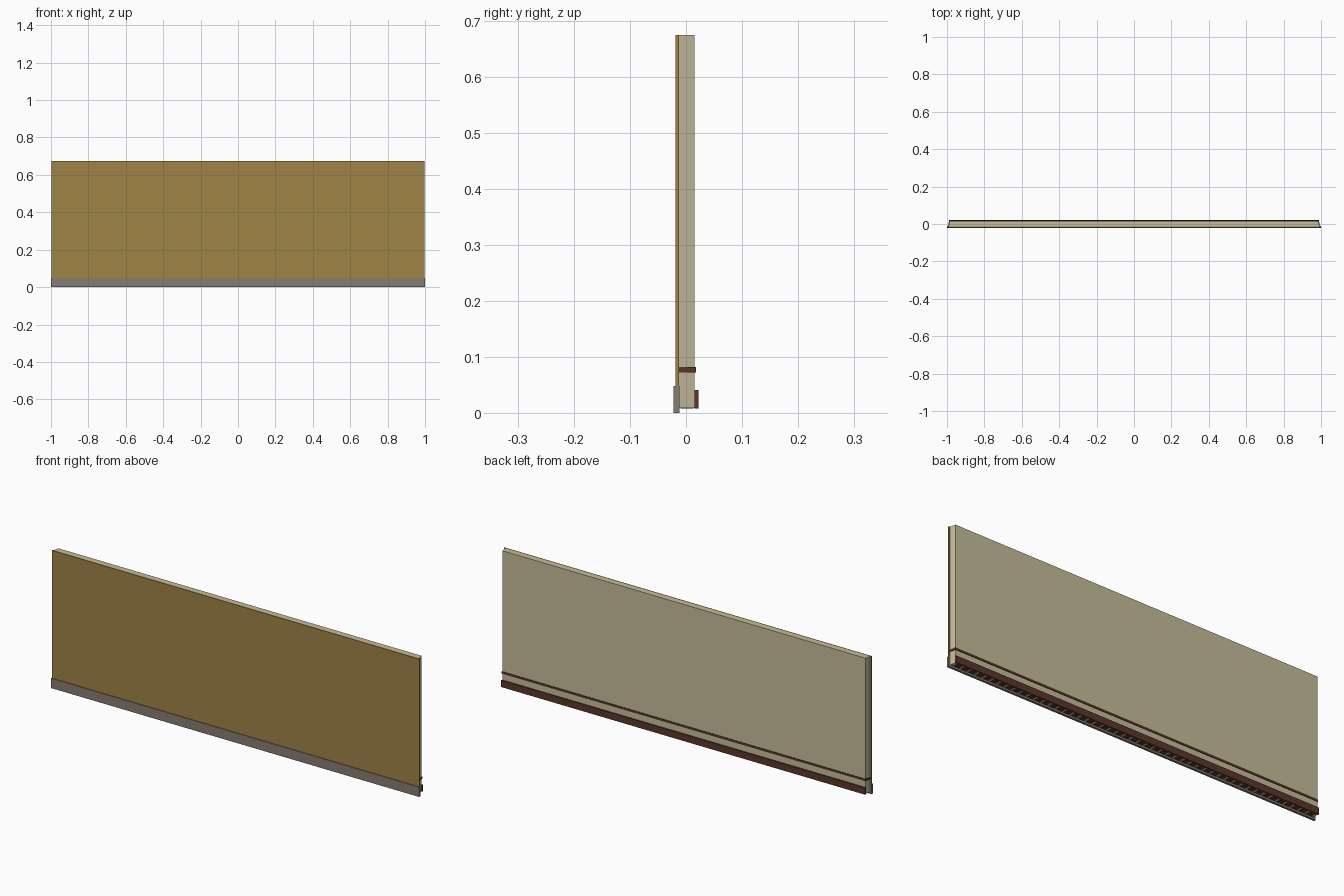
import bpy, bmesh

if "Cube" in bpy.data.objects:
    bpy.data.objects.remove(bpy.data.objects["Cube"])


def material(name, rgb):
    m = bpy.data.materials.new(name)
    m.diffuse_color = (*rgb, 1)
    m.use_nodes = True
    m.node_tree.nodes["Principled BSDF"].inputs["Base Color"].default_value = m.diffuse_color
    return m


WOOD = material("golden_brown", (0.342, 0.227, 0.061))
CREAM = material("cream", (0.565, 0.503, 0.323))
GREY = material("warm_grey", (0.235, 0.205, 0.168))
DARK = material("dark_brown", (0.102, 0.038, 0.023))


def slab(name, mat, y0, y1, z0, z1, front_half, back_half=None):
    """Long slab centred on x; its ends may taper towards the back."""
    back_half = back_half or front_half
    bm = bmesh.new()
    base = [bm.verts.new(p) for p in ((-front_half, y0, z0), (front_half, y0, z0),
                                      (back_half, y1, z0), (-back_half, y1, z0))]
    face = bm.faces.new(base)
    top = bmesh.ops.extrude_face_region(bm, geom=[face])["geom"]
    bmesh.ops.translate(bm, vec=(0, 0, z1 - z0),
                        verts=[v for v in top if isinstance(v, bmesh.types.BMVert)])
    bmesh.ops.recalc_face_normals(bm, faces=bm.faces)
    mesh = bpy.data.meshes.new(name)
    bm.to_mesh(mesh)
    bm.free()
    mesh.materials.append(mat)
    ob = bpy.data.objects.new(name, mesh)
    bpy.context.collection.objects.link(ob)
    return ob


# thin front sheet and thick backing core with slightly tapered ends
slab("front_sheet", WOOD, -0.019, -0.0125, 0.047, 0.675, 0.998)
slab("backing_core", CREAM, -0.0125, 0.0155, 0.009, 0.675, 0.992, 0.986)

# metal kick strip along the front foot
slab("kick_strip", GREY, -0.0227, -0.012, 0.0, 0.048, 1.0)

# dark band wrapping the core, and the rail on the back foot
slab("wrap_band", DARK, -0.0124, 0.018, 0.072, 0.082, 0.994, 0.989)
slab("back_rail", DARK, 0.0155, 0.0227, 0.008, 0.041, 0.989)

# row of dark pads under the core
pad = slab("underside_pads", DARK, -0.010, 0.013, 0.008, 0.0095, 0.014)
pad.location.x = -0.96
row = pad.modifiers.new("row", 'ARRAY')
row.count = 49
row.use_relative_offset = False
row.use_constant_offset = True
row.constant_offset_displace = (0.04, 0, 0)
